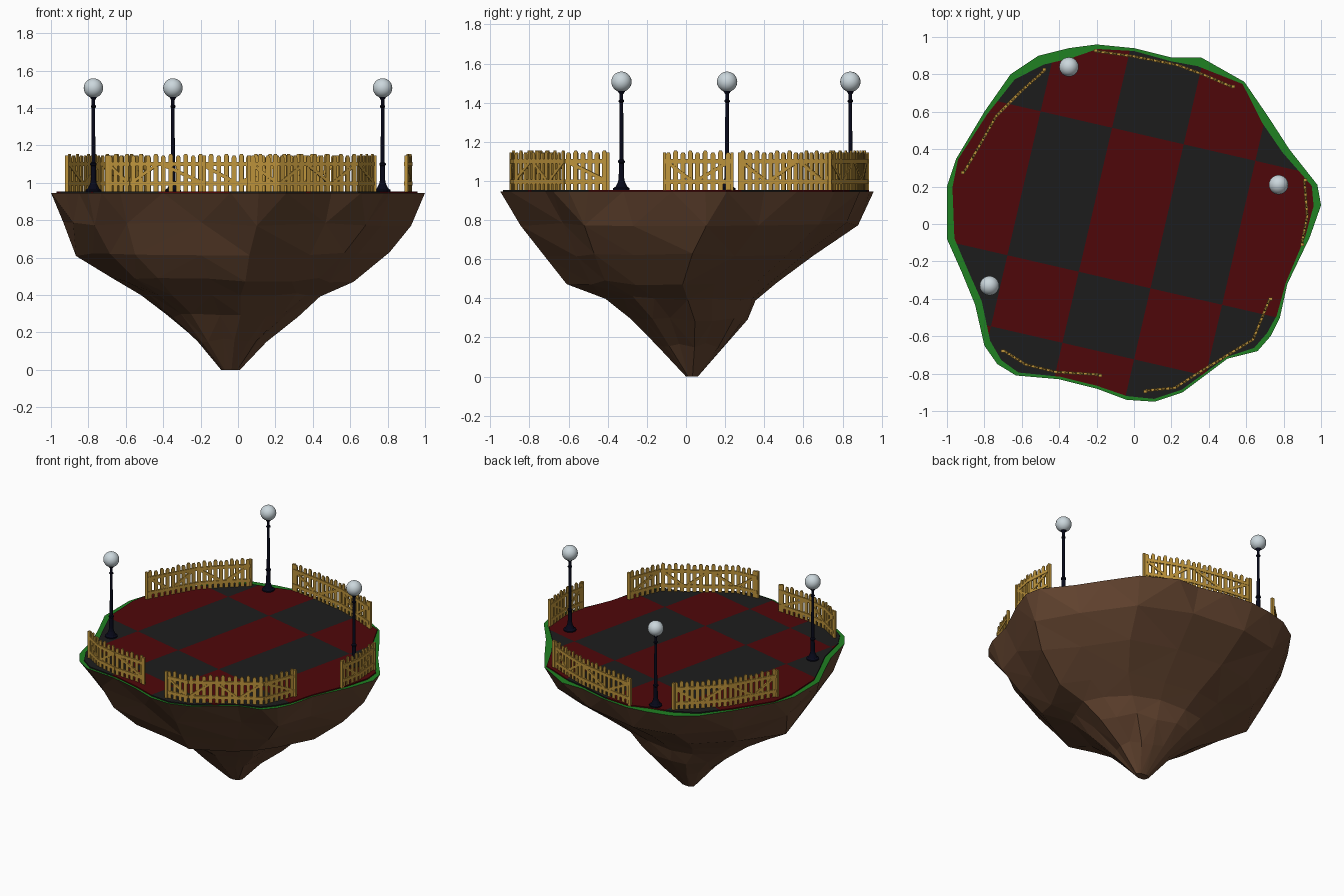
import bpy, bmesh, math, random
from mathutils import Vector

if "Cube" in bpy.data.objects:
    bpy.data.objects.remove(bpy.data.objects["Cube"])

random.seed(4)
TOP = 0.955


def material(name, r, g, b):
    m = bpy.data.materials.new(name)
    m.diffuse_color = (r, g, b, 1)
    m.use_nodes = True
    m.node_tree.nodes["Principled BSDF"].inputs["Base Color"].default_value = m.diffuse_color
    return m


ROCK = material("rock_brown", 0.125, 0.058, 0.029)
GRASS = material("grass_green", 0.014, 0.22, 0.016)
RED = material("tile_red", 0.078, 0.002, 0.003)
DARK = material("tile_charcoal", 0.012, 0.012, 0.012)
WOOD = material("fence_wood", 0.52, 0.30, 0.045)
IRON = material("lamp_iron", 0.002, 0.0025, 0.010)
GLASS = material("lamp_glass", 0.60, 0.68, 0.72)


def finish(name, bm, *mats):
    me = bpy.data.meshes.new(name)
    bm.to_mesh(me)
    bm.free()
    ob = bpy.data.objects.new(name, me)
    bpy.context.collection.objects.link(ob)
    for m in mats:
        me.materials.append(m)
    return ob


# Island outline, counter-clockwise: x, y, width of the grass rim there
outline = [
    (1.0, .10, .04), (.98, .21, .03), (.83, .40, .04), (.72, .57, .045),
    (.59, .76, .015), (.36, .89, .05), (.2, .89, .02), (0, .94, .015),
    (-.2, .96, .025), (-.35, .94, .055), (-.51, .90, .055), (-.66, .80, .035),
    (-.8, .6, .02), (-.95, .35, .01), (-1, .2, .03), (-1, -.08, .04),
    (-.92, -.26, .035), (-.85, -.43, .04), (-.8, -.65, .04), (-.73, -.75, .03),
    (-.63, -.81, .02), (-.4, -.83, .015), (-.2, -.88, .015), (-.04, -.94, .02),
    (.11, -.95, .015), (.26, -.9, .015), (.5, -.72, .01), (.66, -.68, .025),
    (.73, -.60, .025), (.78, -.5, .02), (.82, -.32, .01), (.94, -.07, .025)]
N = len(outline)
outer = [Vector((x, y, TOP - 0.008)) for x, y, w in outline]
inner = []
for x, y, w in outline:
    s = 1 - w / math.hypot(x, y)
    inner.append(Vector((x * s, y * s, TOP)))

# Rock: rings of z, x min, x max, y min, y max, narrowing to a tip
rings = [
    (.78, -.95, .94, -.84, .87), (.62, -.86, .80, -.73, .65),
    (.48, -.67, .61, -.62, .47), (.40, -.53, .45, -.42, .36),
    (.29, -.38, .33, -.28, .31), (.16, -.23, .15, -.15, .20),
    (0, -.09, .01, 0, .06)]
bm = bmesh.new()
top = [bm.verts.new(p) for p in outer]
prev = None
H = N // 2
for z, x0, x1, y0, y1 in rings:
    ring = []
    for x, y, w in outline[::2]:
        k = random.uniform(0.975, 1.015) if z else 1
        dz = random.uniform(-.012, .012) if z else 0
        ring.append(bm.verts.new(((x0 + x1) / 2 + k * x * (x1 - x0) / 2,
                                  (y0 + y1) / 2 + k * y * (y1 - y0) / 1.91, z + dz)))
    for i in range(H):
        j = (i + 1) % H
        if prev is None:
            bm.faces.new((ring[i], ring[j], top[(2 * i + 2) % N], top[2 * i + 1], top[2 * i]))
        else:
            bm.faces.new((ring[i], ring[j], prev[j], prev[i]))
    prev = ring
bm.faces.new(prev[::-1])
bmesh.ops.triangulate(bm, faces=bm.faces[:])
finish("island_rock", bm, ROCK)

# Grass rim, flat and just below the floor
bm = bmesh.new()
o = [bm.verts.new(p) for p in outer]
n = [bm.verts.new((p.x, p.y, TOP - 0.008)) for p in inner]
for i in range(N):
    j = (i + 1) % N
    bm.faces.new((o[i], o[j], n[j], n[i]))
finish("grass_rim", bm, GRASS)

# Checkered floor with a thin edge: cut along a grid turned 13 degrees
a = math.radians(13)
U = Vector((math.cos(a), -math.sin(a), 0))
V = Vector((math.sin(a), math.cos(a), 0))
u_cuts = (-.622, -.23, .163, .556)
v_cuts = (-.705, -.315, .475)
bm = bmesh.new()
t = [bm.verts.new(p) for p in inner]
b = [bm.verts.new((p.x, p.y, TOP - 0.008)) for p in inner]
bm.faces.new(t)
for i in range(N):
    j = (i + 1) % N
    bm.faces.new((b[i], b[j], t[j], t[i]))
bmesh.ops.triangulate(bm, faces=bm.faces[:])
for axis, cuts in ((U, u_cuts), (V, v_cuts)):
    for c in cuts:
        bmesh.ops.bisect_plane(bm, geom=bm.verts[:] + bm.edges[:] + bm.faces[:],
                               plane_co=axis * c, plane_no=axis)
for f in bm.faces:
    c = f.calc_center_median()
    f.material_index = (sum(c.dot(U) > k for k in u_cuts) + sum(c.dot(V) > k for k in v_cuts)) % 2
finish("checkered_floor", bm, RED, DARK)


# Fences
def plate(bm, pts, origin, along, depth, t):
    """Extrude a flat outline (distance along, height) by thickness t."""
    def at(s, h, d):
        return bm.verts.new(origin + along * s + Vector((0, 0, h)) + depth * d)
    f = [at(s, h, 0) for s, h in pts]
    b = [at(s, h, t) for s, h in pts]
    bm.faces.new(f)
    bm.faces.new(b[::-1])
    for i in range(len(pts)):
        j = (i + 1) % len(pts)
        bm.faces.new((f[j], f[i], b[i], b[j]))


def fence(name, path):
    bm = bmesh.new()
    for k in range(len(path) - 1):
        p, q = (Vector((*c, TOP - 0.005)) for c in path[k:k + 2])
        length = (q - p).length
        d = (q - p).normalized()
        inward = Vector((-d.y, d.x, 0))
        count = max(2, round(length / 0.038))
        # pickets with clipped tops
        for i in range(count):
            s = (i + 0.5) * length / count
            h = 0.2 + (0.005 if i % 2 else -0.004)
            w = 0.0125
            plate(bm, [(s - w, .005), (s + w, .005), (s + w, h - .012), (s + w / 2, h),
                       (s - w / 2, h), (s - w, h - .012)], p, d, inward, .008)
        # rails and a brace, standing proud on both sides of the pickets
        for z in (.035, .14):
            plate(bm, [(-.003, z), (length + .003, z), (length + .003, z + .022),
                       (-.003, z + .022)], p - inward * .003, d, inward, .014)
        lo, hi = (.01, length - .01) if k % 2 else (length - .01, .01)
        plate(bm, [(lo, .04), (lo, .060), (hi, .160), (hi, .14)],
              p - inward * .002, d, inward, .012)
    # end posts
    for c in (path[0], path[-1]):
        plate(bm, [(-.010, 0), (.010, 0), (.010, .195), (-.010, .195)],
              Vector((*c, TOP - 0.005)) - Vector((0, .008, 0)),
              Vector((1, 0, 0)), Vector((0, 1, 0)), .016)
    bmesh.ops.recalc_face_normals(bm, faces=bm.faces[:])
    finish(name, bm, WOOD)


# every path runs counter-clockwise, so its inner side is on the left
fence("fence_back", [(.53, .735), (.38, .80), (.23, .855), (0, .90), (-.205, .928)])
fence("fence_back_left", [(-.48, .825), (-.61, .71), (-.74, .58), (-.83, .42), (-.915, .275)])
fence("fence_right", [(.90, -.11), (.93, .04), (.915, .235)])
fence("fence_front_right", [(.06, -.895), (.22, -.88), (.36, -.79), (.5, -.705),
                            (.64, -.62), (.73, -.40)])
fence("fence_front_left", [(-.70, -.68), (-.58, -.755), (-.42, -.795), (-.18, -.81)])

# Street lamps: lathed post with flared foot and collars, round globe
profile = [(.042, 0), (.042, .008), (.030, .016), (.018, .04), (.014, .06), (.013, .135),
           (.017, .14), (.017, .148), (.0105, .155), (.009, .445), (.014, .45),
           (.014, .456), (.009, .462), (.009, .488), (.020, .505), (.012, .525)]
SIDES = 12
for k, (x, y) in enumerate([(-.348, .84), (.773, .21), (-.773, -.33)], 1):
    bm = bmesh.new()
    prev = None
    for r, h in profile:
        ring = [bm.verts.new((x + r * math.cos(s * math.tau / SIDES),
                              y + r * math.sin(s * math.tau / SIDES), TOP + h))
                for s in range(SIDES)]
        if prev:
            for i in range(SIDES):
                j = (i + 1) % SIDES
                bm.faces.new((prev[i], prev[j], ring[j], ring[i]))
        prev = ring
    finish(f"lamp_post_{k}", bm, IRON)
    bpy.ops.mesh.primitive_uv_sphere_add(segments=24, ring_count=14, radius=.052,
                                         location=(x, y, 1.507))
    globe = bpy.context.object
    globe.name = f"lamp_globe_{k}"
    globe.data.materials.append(GLASS)
    bpy.ops.object.shade_smooth()
